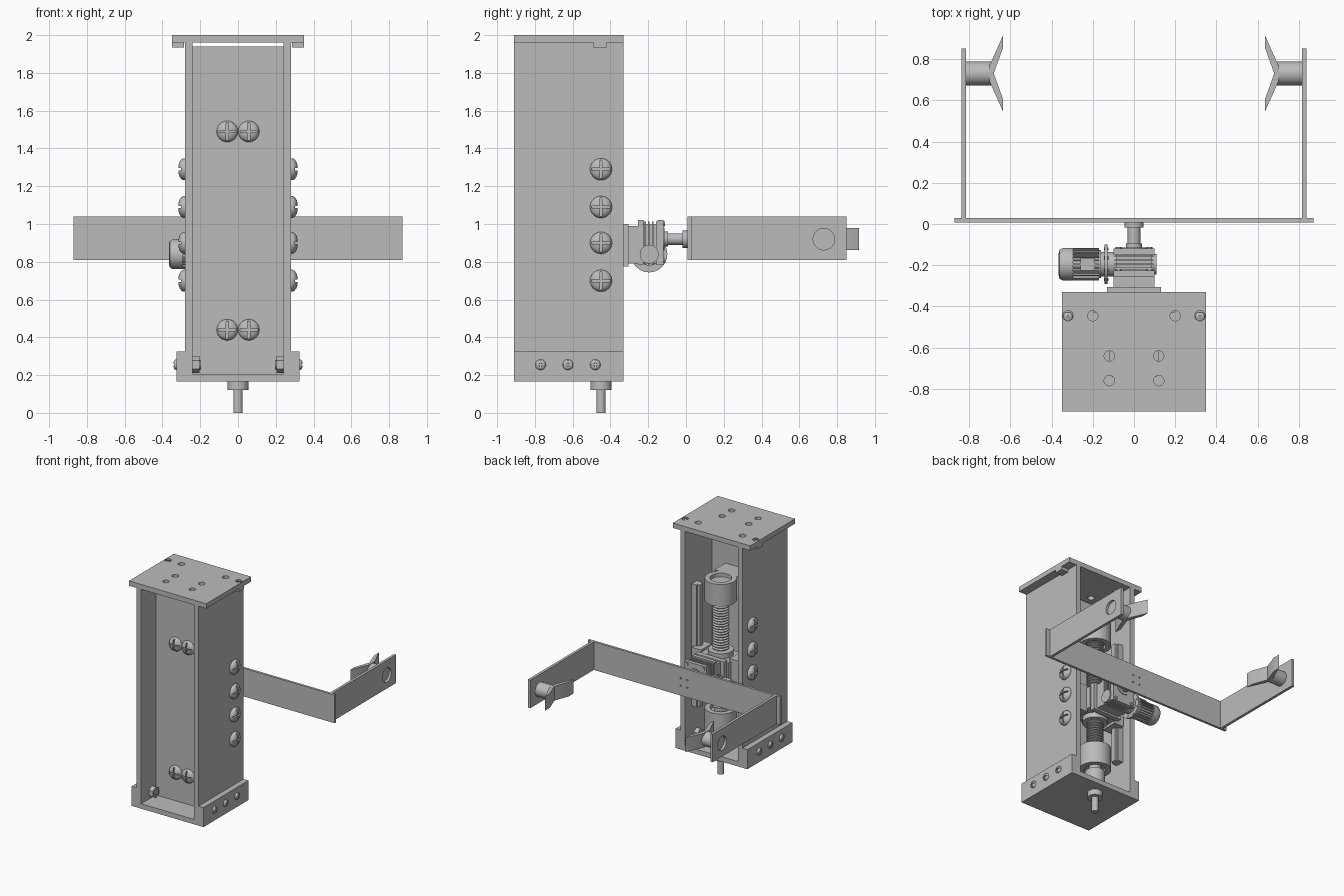
import bpy, bmesh, math
from mathutils import Matrix, Vector

if "Cube" in bpy.data.objects:
    bpy.data.objects.remove(bpy.data.objects["Cube"])

steel = bpy.data.materials.new("steel_grey")
steel.use_nodes = True
steel.diffuse_color = (0.5, 0.5, 0.5, 1)
steel.node_tree.nodes["Principled BSDF"].inputs["Base Color"].default_value = (0.5, 0.5, 0.5, 1)
made = []
AXES = {"x": Vector((1, 0, 0)), "y": Vector((0, 1, 0)), "z": Vector((0, 0, 1))}


def add(name, mesh):
    obj = bpy.data.objects.new(name, mesh)
    bpy.context.collection.objects.link(obj)
    if not mesh.materials:
        mesh.materials.append(steel)
    made.append(obj)
    return obj


def finish(name, bm):
    bmesh.ops.recalc_face_normals(bm, faces=bm.faces)
    mesh = bpy.data.meshes.new(name)
    bm.to_mesh(mesh)
    bm.free()
    return add(name, mesh)


def box(name, x, y, z):
    bm = bmesh.new()
    bmesh.ops.create_cube(bm, size=1)
    for v in bm.verts:
        v.co = [(a + b) / 2 + c * (b - a) for (a, b), c in zip((x, y, z), v.co)]
    return finish(name, bm)


def turn(axis, at):
    quat = AXES["z"].rotation_difference(Vector(axis) if not isinstance(axis, str) else AXES[axis])
    return Matrix.Translation(at) @ quat.to_matrix().to_4x4()


def lathe(name, profile, axis, at, sides=32):
    """Spin (radius, height) points about an axis through a point."""
    bm = bmesh.new()
    rings = []
    for r, h in profile:
        rings.append([bm.verts.new((r * math.cos(i * math.tau / sides),
                                    r * math.sin(i * math.tau / sides), h)) for i in range(sides)])
    for a, b in zip(rings, rings[1:]):
        for i in range(sides):
            j = (i + 1) % sides
            bm.faces.new((a[i], a[j], b[j], b[i]))
    bm.faces.new(rings[0])
    bm.faces.new(rings[-1])
    bm.transform(turn(axis, at))
    return finish(name, bm)


def rod(name, r, length, axis, at, sides=32):
    return lathe(name, [(r, 0), (r, length)], axis, at, sides)


def cut(obj, *cutters):
    """Subtract cutters and bake the result into the object."""
    for c in cutters:
        mod = obj.modifiers.new("cut", "BOOLEAN")
        mod.operation, mod.solver, mod.object = "DIFFERENCE", "EXACT", c
    bpy.context.view_layer.update()
    baked = bpy.data.meshes.new_from_object(obj.evaluated_get(bpy.context.evaluated_depsgraph_get()))
    obj.modifiers.clear()
    obj.data = baked
    for c in cutters:
        made.remove(c)
        bpy.data.objects.remove(c)
    return obj


# Domed cross-slot screw head, unit radius, reused everywhere
dome = [(1, 0), (1, 0.15), (0.9, 0.35), (0.7, 0.5), (0.4, 0.6), (0.1, 0.63)]
head = cut(lathe("screw_head", dome, "z", (0, 0, 0)),
           box("slot", (-0.85, 0.85), (-0.1, 0.1), (0.3, 1)),
           box("slot", (-0.1, 0.1), (-0.85, 0.85), (0.3, 1)))
head_mesh = head.data
made.remove(head)
bpy.data.objects.remove(head)


def screw(name, r, axis, at):
    obj = add(name, head_mesh)
    obj.matrix_world = turn(axis, at) @ Matrix.Scale(r, 4)


# Column: two side walls and a web
BACK, FRONT, AXIS_Y = -0.33, -0.91, -0.45
box("web", (-0.24, 0.24), (-0.72, -0.68), (0.205, 1.94))
for s in (-1, 1):
    box("side_wall", sorted((s * 0.24, s * 0.28)), (FRONT, BACK), (0.205, 1.96))
    box("base_cheek", sorted((s * 0.28, s * 0.325)), (FRONT, BACK), (0.2, 0.325))
    for z in (0.7, 0.9, 1.09, 1.29):
        screw("rail_screw", 0.058, (s, 0, 0), (s * 0.28, AXIS_Y, z))
    for y in (-0.77, -0.625, -0.48):
        screw("base_screw", 0.028, (s, 0, 0), (s * 0.325, y, 0.255))
        rod("base_nut", 0.045, 0.036, (-s, 0, 0), (s * 0.24, y, 0.255), 6)
        rod("base_bolt_end", 0.024, 0.044, (-s, 0, 0), (s * 0.24, y, 0.255), 16)
    for z in (0.44, 1.49):
        screw("bearing_screw", 0.056, (0, -1, 0), (s * 0.057, -0.72, z))
    box("top_nut", sorted((s * 0.285, s * 0.35)), (-0.49, -0.42), (1.935, 1.96))
    screw("top_screw", 0.024, "z", (s * 0.32, AXIS_Y, 1.984))
    # Guide rail with its slider
    box("guide_rail", sorted((s * 0.195, s * 0.24)), (-0.485, -0.415), (0.5, 1.5))
    box("rail_bead", sorted((s * 0.175, s * 0.195)), (-0.47, -0.43), (0.5, 1.5))
    box("slider", sorted((s * 0.13, s * 0.215)), (-0.52, -0.38), (0.78, 1.0))

# Top plate with bolt holes, bottom plate
spots = [(s * x, y) for s in (-1, 1) for x, y in ((0.32, -0.445), (0.2, -0.445), (0.12, -0.64), (0.12, -0.76))]
cut(box("top_plate", (-0.35, 0.35), (FRONT, BACK), (1.96, 2.0)),
    *[rod("drill", 0.025, 0.1, "z", (x, y, 1.92), 24) for x, y in spots])
box("base_plate", (-0.325, 0.325), (FRONT, BACK), (0.165, 0.205))

# Lead screw with thread ridges and lower drive shaft
thread = []
for i in range(42):
    z = 0.55 + i * 0.0215
    thread += [(0.048, z), (0.063, z + 0.007), (0.063, z + 0.012), (0.048, z + 0.019)]
lathe("lead_screw", thread, "z", (0, AXIS_Y, 0), 24)
rod("screw_journal", 0.045, 1.35, "z", (0, AXIS_Y, 0.2))
rod("drive_shaft", 0.025, 0.25, "z", (0, AXIS_Y, 0))
rod("shaft_collar", 0.056, 0.05, "z", (0, AXIS_Y, 0.12))
rod("shaft_coupling", 0.075, 0.11, "z", (0, AXIS_Y, 0.23))
rod("coupling_step", 0.055, 0.05, "z", (0, AXIS_Y, 0.205))

# Screw bearings carried by the web
for z in (0.36, 1.42):
    box("bearing_block", (-0.12, 0.12), (-0.68, -0.54), (z, z + 0.18))
    cut(rod("bearing_ring", 0.12, 0.18, "z", (0, AXIS_Y, z), 40),
        rod("bore", 0.08, 0.05, "z", (0, AXIS_Y, z + 0.15)),
        rod("bore", 0.08, 0.05, "z", (0, AXIS_Y, z - 0.02)))

# Carriage and mounting plate
cut(box("carriage", (-0.14, 0.14), (-0.55, -0.34), (0.8, 0.98)),
    rod("bore", 0.07, 0.4, "z", (0, AXIS_Y, 0.7)))
for z in (0.76, 0.98):
    rod("carriage_nut", 0.095, 0.04, "z", (0, AXIS_Y, z))
box("mount_plate", (-0.13, 0.13), (-0.345, -0.305), (0.775, 1.0))

# Worm gearbox
GY, GZ, OZ = -0.195, 0.84, 0.92
box("gearbox_foot", (-0.1, 0.1), (-0.305, -0.245), (0.79, 0.99))
box("gearbox_body", (-0.085, 0.085), (-0.25, -0.135), (0.79, 1.0))
for y in (-0.255, -0.15):
    box("gearbox_flange", (-0.1, 0.1), (y, y + 0.03), (0.785, 1.02))
    for x in (-0.075, 0.075):
        for z in (0.805, 1.0):
            rod("gearbox_bolt", 0.014, 0.012, "y", (x, y + 0.026, z), 6)
for y in (-0.22, -0.2, -0.18, -0.16):
    box("gearbox_rib", (-0.095, 0.095), (y, y + 0.008), (0.785, 1.012))
rod("output_hub", 0.06, 0.13, "y", (0, -0.245, OZ))
rod("worm_end_cap", 0.05, 0.2, "x", (-0.09, GY, GZ))

# Motor with flange, cooling fins and fan cowl
rod("motor_flange", 0.096, 0.014, "x", (-0.142, GY, GZ), 40)
rod("motor_neck", 0.06, 0.09, "x", (-0.17, GY, GZ))
for i in range(8):
    a = (i + 0.5) * math.tau / 8
    rod("flange_bolt", 0.008, 0.022, "x",
        (-0.146, GY + 0.08 * math.cos(a), GZ + 0.08 * math.sin(a)), 12)
rod("motor_body", 0.068, 0.15, "x", (-0.31, GY, GZ))
for i in range(24):
    fin = box("cooling_fin", (-0.3, -0.17), (-0.003, 0.003), (0.06, 0.078))
    fin.data.transform(Matrix.Translation((0, GY, GZ)) @ Matrix.Rotation(i * math.tau / 24, 4, "X"))
lathe("fan_cowl", [(0.079, 0), (0.079, 0.05), (0.07, 0.066), (0.055, 0.07)],
      (-1, 0, 0), (-0.295, GY, GZ))
box("terminal_box", (-0.26, -0.19), (GY - 0.03, GY + 0.03), (0.9, 0.925))

# Output shaft to the fork
rod("output_collar", 0.04, 0.03, "y", (0, -0.125, OZ))
rod("output_shaft", 0.031, 0.1, "y", (0, -0.11, OZ))
rod("output_flange", 0.046, 0.026, "y", (0, -0.018, OZ))

# Fork: back bar, side arms, stub cylinders and V jaws
LOW, HIGH, JY = 0.81, 1.04, 0.73
cut(box("fork_bar", (-0.87, 0.87), (0.008, 0.028), (LOW, HIGH)),
    *[rod("drill", 0.007, 0.1, "y", (x, -0.03, OZ + z), 12) for x in (-0.03, 0.03) for z in (-0.03, 0.03)])
jaw = [(0.70, 0.04), (0.635, 0.185), (0.635, 0.125), (0.68, 0.0),
       (0.635, -0.125), (0.635, -0.185), (0.70, -0.04)]
for s in (-1, 1):
    cut(box("fork_arm", sorted((s * 0.815, s * 0.837)), (0.028, 0.85), (LOW, HIGH)),
        rod("drill", 0.057, 0.1, "x", (s * 0.826 - 0.05, JY, OZ), 40))
    rod("jaw_stub", 0.0575, 0.128, (-s, 0, 0), (s * 0.818, JY, OZ), 40)
    bm = bmesh.new()
    face = bm.faces.new([bm.verts.new((s * x, JY + y, 0.863)) for x, y in jaw])
    top = bmesh.ops.extrude_face_region(bm, geom=[face])["geom"]
    bmesh.ops.translate(bm, vec=(0, 0, 0.117), verts=[g for g in top if isinstance(g, bmesh.types.BMVert)])
    finish("v_jaw", bm)

# Smooth round parts, keep edges sharp
bpy.ops.object.select_all(action="DESELECT")
for obj in made:
    obj.select_set(True)
bpy.context.view_layer.objects.active = made[0]
bpy.ops.object.shade_smooth_by_angle(angle=math.radians(30))
